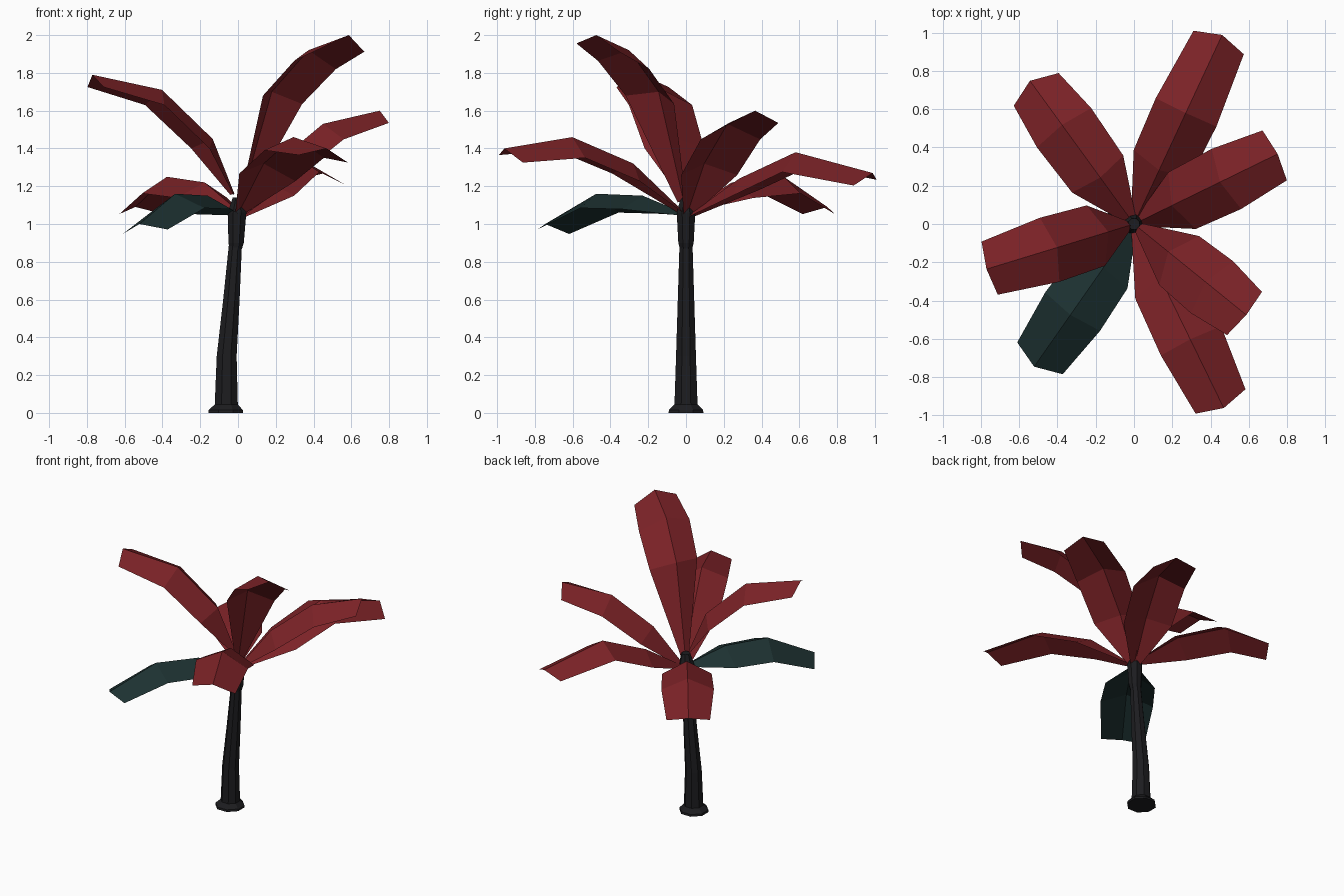
import bpy, math
from mathutils import Vector

if "Cube" in bpy.data.objects:
    bpy.data.objects.remove(bpy.data.objects["Cube"])


def material(name, rgb):
    m = bpy.data.materials.new(name)
    m.diffuse_color = (*rgb, 1)
    m.use_nodes = True
    m.node_tree.nodes["Principled BSDF"].inputs["Base Color"].default_value = m.diffuse_color
    return m


def mesh_object(name, verts, faces, mat):
    me = bpy.data.meshes.new(name)
    me.from_pydata(verts, [], faces)
    me.materials.append(mat)
    ob = bpy.data.objects.new(name, me)
    bpy.context.collection.objects.link(ob)
    return ob


def lathe(name, rings, mat, n=8):
    """Bent tapered tube; rings are (x centre, z, radius)."""
    verts = [(x + r * math.cos(math.tau * (i + .5) / n), r * math.sin(math.tau * (i + .5) / n), z)
             for x, z, r in rings for i in range(n)]
    faces = [(k * n + i, k * n + (i + 1) % n, (k + 1) * n + (i + 1) % n, (k + 1) * n + i)
             for k in range(len(rings) - 1) for i in range(n)]
    faces += [tuple(range(n))[::-1], tuple((len(rings) - 1) * n + i for i in range(n))]
    return mesh_object(name, verts, faces, mat)


HALF_WIDTH = (.03, .165, .175, .145)
DROP = (.015, .085, .09, .06)
PULL = (0, 0, 0, .03)


def leaf(name, azimuth, rib, roll, mat):
    """Folded leaf: raised midrib path (radius, z), edges dropped along the normal."""
    a = math.radians(azimuth)
    out, side = Vector((math.cos(a), math.sin(a), 0)), Vector((-math.sin(a), math.cos(a), 0))
    verts = []
    for i, (r, z) in enumerate(rib):
        p, q = rib[max(i - 1, 0)], rib[min(i + 1, 3)]
        t = Vector((q[0] - p[0], q[1] - p[1])).normalized()
        er, ez = r + t.y * DROP[i] - PULL[i] * t.x, z - t.x * DROP[i] - PULL[i] * t.y
        edge = out * er + Vector((0, 0, ez))
        s = side * HALF_WIDTH[i] + Vector((0, 0, roll if i else 0))
        verts += [edge + s, out * r + Vector((0, 0, z)), edge - s]
    faces = []
    for k in range(0, 9, 3):
        faces += [(k, k + 1, k + 4, k + 3), (k + 1, k + 2, k + 5, k + 4)]
    # normals face up
    return mesh_object(name, verts, [f[::-1] for f in faces], mat)


red = material("leaf_red", (.20, .016, .02))
green = material("leaf_dark_green", (.012, .03, .03))
bark = material("bark", (.012, .012, .014))

# Trunk with flared foot, and the crown sheath on top
lathe("trunk", [(-.065, 0, .10), (-.065, .015, .098), (-.062, .045, .066), (-.06, .3, .057),
                (-.035, .6, .047), (-.013, .9, .037)], bark)
lathe("crown_sheath", [(-.012, .87, .036), (-.01, .9, .044), (-.005, 1.06, .053),
                       (0, 1.14, .03)], bark)

# Leaves: azimuth, midrib points, sideways roll
leaves = [
    ("leaf_back_right", 65, [(.02, 1.05), (.31, 1.24), (.64, 1.38), (1.09, 1.27)], .015, red),
    ("leaf_right", 26, [(.02, 1.06), (.22, 1.32), (.5, 1.53), (.835, 1.60)], 0, red),
    ("leaf_tall", -39, [(.02, 1.12), (.23, 1.70), (.48, 1.92), (.755, 2.0)], -.022, red),
    ("leaf_front_right", -64, [(.02, 1.07), (.31, 1.32), (.67, 1.46), (1.07, 1.40)], -.02, red),
    ("leaf_front_left", -125, [(.02, 1.06), (.28, 1.15), (.58, 1.16), (.91, 1.0)], .012, green),
    ("leaf_left", 197, [(.02, 1.16), (.14, 1.45), (.42, 1.71), (.806, 1.79)], 0, red),
    ("leaf_back_left", 126, [(.02, 1.08), (.30, 1.22), (.64, 1.25), (.925, 1.09)], 0, red),
]
for spec in leaves:
    leaf(*spec)
